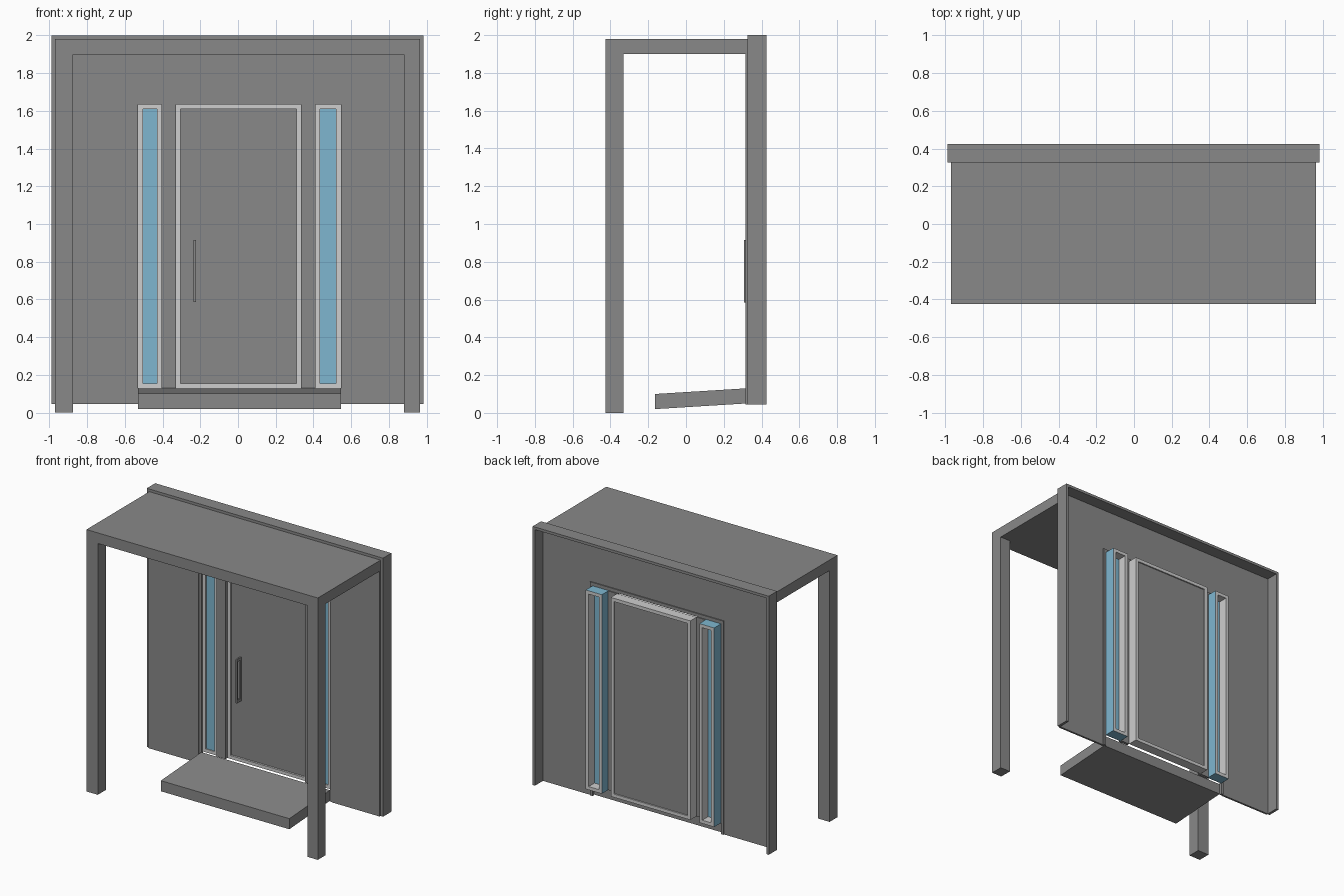
import bpy, bmesh

if "Cube" in bpy.data.objects:
    bpy.data.objects.remove(bpy.data.objects["Cube"])


def material(name, r, g, b):
    m = bpy.data.materials.new(name)
    m.use_nodes = True
    m.diffuse_color = (r, g, b, 1)
    m.node_tree.nodes["Principled BSDF"].inputs["Base Color"].default_value = (r, g, b, 1)
    return m


GREY = material("mid grey", 0.25, 0.25, 0.25)
LIGHT = material("light grey", 0.62, 0.62, 0.62)
BLUE = material("glass blue", 0.21, 0.47, 0.63)


def finish(name, bm, *mats):
    bmesh.ops.recalc_face_normals(bm, faces=bm.faces)
    me = bpy.data.meshes.new(name)
    bm.to_mesh(me)
    bm.free()
    for m in mats:
        me.materials.append(m)
    ob = bpy.data.objects.new(name, me)
    bpy.context.collection.objects.link(ob)
    return ob


def box(name, x, y, z, mat):
    """Box from (min, max) ranges."""
    bm = bmesh.new()
    bmesh.ops.create_cube(bm, size=1)
    for v in bm.verts:
        v.co = [r[0] if c < 0 else r[1] for c, r in zip(v.co, (x, y, z))]
    return finish(name, bm, mat)


def ring(name, outer, inner, depth, mat, side_mat=None, axis="y"):
    """Rectangular frame; each rectangle is (u0, u1, z0, z1), pushed along depth."""
    bm = bmesh.new()

    def loop(rect, d):
        u0, u1, z0, z1 = rect
        pts = [(u0, z0), (u1, z0), (u1, z1), (u0, z1)]
        return [bm.verts.new((u, d, z) if axis == "y" else (d, u, z)) for u, z in pts]

    loops = [loop(outer, depth[0]), loop(outer, depth[1]),
             loop(inner, depth[1]), loop(inner, depth[0])]
    for i in range(4):
        a, b = loops[i], loops[(i + 1) % 4]
        for k in range(4):
            n = (k + 1) % 4
            f = bm.faces.new((a[k], a[n], b[n], b[k]))
            # outer rim can take its own colour
            f.material_index = 1 if side_mat and i == 0 else 0
    return finish(name, bm, mat, *([side_mat] if side_mat else []))


def arch(name, outer, inner, depth, mat):
    """Upside-down U, open at the bottom; rectangles are (x0, x1, bottom, top)."""
    bm = bmesh.new()
    x0, x1, z0, z1 = outer
    a0, a1, _, a2 = inner
    pts = [(x0, z0), (x0, z1), (x1, z1), (x1, z0), (a1, z0), (a1, a2), (a0, a2), (a0, z0)]
    front, back = ([bm.verts.new((x, d, z)) for x, z in pts] for d in depth)
    for k in range(8):
        n = (k + 1) % 8
        bm.faces.new((front[k], front[n], back[n], back[k]))
    for s in (front, back):
        for q in ((0, 1, 6, 7), (1, 2, 5, 6), (2, 3, 4, 5)):
            bm.faces.new([s[i] for i in q])
    return finish(name, bm, mat)


# Canopy roof and its two front posts
box("canopy_roof", (-0.97, 0.965), (-0.425, 0.325), (1.9, 1.98), GREY)
for name, x in (("right_post", (-0.97, -0.875)), ("left_post", (0.88, 0.965))):
    box(name, x, (-0.425, -0.33), (0, 1.9), GREY)

# Thin wall with its doorway, and the deeper flange around it
opening = (-0.55, 0.565, 0.045, 1.66)
arch("wall_panel", (-0.97, 0.965, 0.045, 1.98), opening, (0.315, 0.33), GREY)
arch("wall_flange", (-0.99, 0.985, 0.045, 2), (-0.97, 0.965, 0.045, 1.98),
     (0.325, 0.425), GREY)

# Trim lining the doorway and the mullions beside the door
arch("doorway_trim", opening, (-0.53, 0.545, 0.045, 1.635), (0.32, 0.338), GREY)
for name, x in (("right_mullion", (-0.405, -0.33)), ("left_mullion", (0.335, 0.41))):
    box(name, x, (0.322, 0.345), (0.13, 1.635), GREY)

# Side windows
for side, x0, x1 in (("right", -0.53, -0.405), ("left", 0.41, 0.545)):
    i0, i1 = x0 + 0.025, x1 - 0.025
    ring(side + "_window_frame", (x0, x1, 0.13, 1.635), (i0, i1, 0.155, 1.61),
         (0.335, 0.42), LIGHT, BLUE)
    box(side + "_window_glass", (i0, i1), (0.343, 0.35), (0.155, 1.61), BLUE)

# Door with frame and loop handle
ring("door_frame", (-0.33, 0.335, 0.13, 1.635), (-0.305, 0.31, 0.155, 1.61),
     (0.345, 0.42), LIGHT)
box("door_leaf", (-0.305, 0.31), (0.36, 0.41), (0.155, 1.61), GREY)
ring("door_handle", (0.307, 0.361, 0.585, 0.915), (0.32, 0.35, 0.605, 0.895),
     (-0.235, -0.224), GREY, axis="x")

# Sloping doorstep: lift the back edge
step = box("doorstep", (-0.53, 0.545), (-0.165, 0.32), (0.02, 0.1), GREY)
for v in step.data.vertices:
    if v.co.y > 0:
        v.co.z += 0.03
